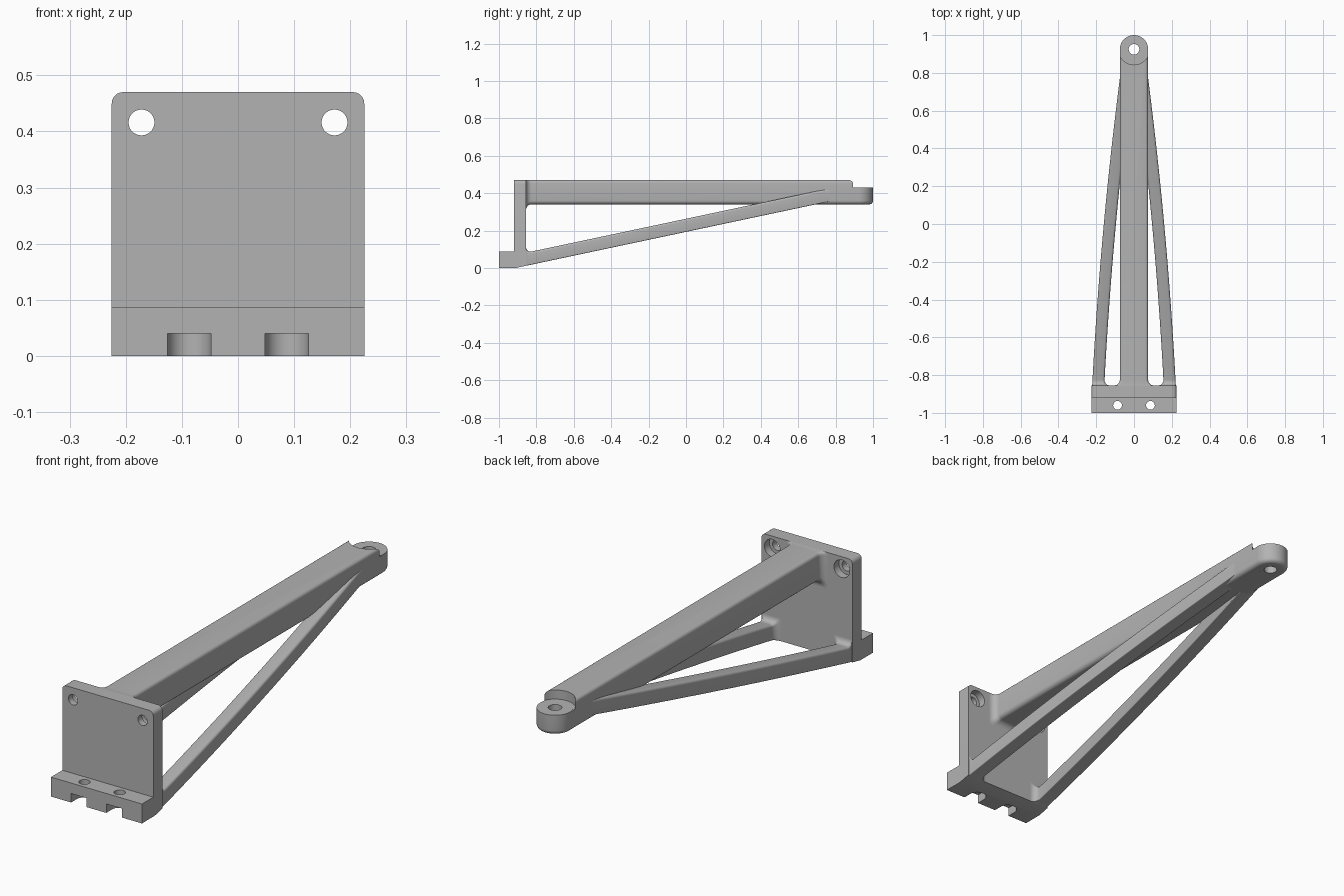
import bpy, bmesh, math

if "Cube" in bpy.data.objects:
    bpy.data.objects.remove(bpy.data.objects["Cube"])

grey = bpy.data.materials.new("plain grey")
grey.use_nodes = True
colour = (0.45, 0.45, 0.45, 1)
grey.diffuse_color = colour
grey.node_tree.nodes["Principled BSDF"].inputs["Base Color"].default_value = colour

BACK = -0.855    # rear face of the mounting plate
TIP = 0.925      # centre of the end eye
FILLET = 0.03


def finish(bm, name):
    bmesh.ops.recalc_face_normals(bm, faces=bm.faces)
    mesh = bpy.data.meshes.new(name)
    bm.to_mesh(mesh)
    bm.free()
    mesh.materials.append(grey)
    ob = bpy.data.objects.new(name, mesh)
    bpy.context.collection.objects.link(ob)
    return ob


def activate(ob):
    bpy.ops.object.select_all(action='DESELECT')
    ob.select_set(True)
    bpy.context.view_layer.objects.active = ob


def smooth(ob):
    activate(ob)
    bpy.ops.object.shade_smooth_by_angle(angle=math.radians(30))


def cylinder(name, radius, centre, depth, axis='Z', bevel=0):
    bm = bmesh.new()
    bmesh.ops.create_cone(bm, cap_ends=True, segments=48, radius1=radius,
                          radius2=radius, depth=depth)
    if bevel:
        rim = [e for e in bm.edges if all(v.co.z < 0 for v in e.verts)]
        bmesh.ops.bevel(bm, geom=rim, offset=bevel, segments=5, profile=0.5,
                        affect='EDGES')
    ob = finish(bm, name)
    for v in ob.data.vertices:
        x, y, z = v.co
        if axis == 'Y':
            y, z = -z, y
        v.co = (x + centre[0], y + centre[1], z + centre[2])
    return ob


def box(name, low, high):
    bm = bmesh.new()
    bmesh.ops.create_cube(bm, size=1)
    for v in bm.verts:
        v.co = [(a + b) / 2 + c * (b - a) for a, b, c in zip(low, high, v.co)]
    return finish(bm, name)


def cut(ob, cutter):
    activate(ob)
    mod = ob.modifiers.new("cut", 'BOOLEAN')
    mod.operation, mod.solver, mod.object = 'DIFFERENCE', 'EXACT', cutter
    bpy.ops.object.modifier_apply(modifier=mod.name)
    bpy.data.objects.remove(cutter)


def section(x0, x1, z0, z1, low, top):
    """Rounded rectangle in the xz plane."""
    corners = [(x1 - top, z1 - top, top, 0), (x0 + top, z1 - top, top, 1),
               (x0 + low, z0 + low, low, 2), (x1 - low, z0 + low, low, 3)]
    return [(x + r * math.cos((q + i / 5) * math.pi / 2),
             z + r * math.sin((q + i / 5) * math.pi / 2))
            for x, z, r, q in corners for i in range(6)]


def loft(name, stations, shape):
    bm = bmesh.new()
    rings = [[bm.verts.new((x, y, z)) for x, z in shape(y)] for y in stations]
    for a, b in zip(rings, rings[1:]):
        for i in range(len(a)):
            j = (i + 1) % len(a)
            bm.faces.new((a[i], a[j], b[j], b[i]))
    bm.faces.new(rings[0])
    bm.faces.new(rings[-1])
    return finish(bm, name)


def flare(y):
    """Concave fillet growing toward the plate."""
    gap = min(max(y - BACK, 0), FILLET)
    return FILLET - math.sqrt(max(FILLET ** 2 - (FILLET - gap) ** 2, 0))


root = [BACK - 0.01] + [BACK + FILLET * (1 - math.cos(i / 8 * math.pi / 2))
                        for i in range(9)]

# Mounting plate with front foot and sloping underside
profile = [(-1, 0), (-0.91, 0), (BACK, 0.0117), (BACK, 0.47),
           (-0.92, 0.47), (-0.92, 0.087), (-1, 0.087)]
bm = bmesh.new()
side = bm.faces.new([bm.verts.new((-0.225, y, z)) for y, z in profile])
moved = bmesh.ops.extrude_face_region(bm, geom=[side])["geom"]
for v in moved:
    if isinstance(v, bmesh.types.BMVert):
        v.co.x = 0.225
corners = [e for e in bm.edges if all(v.co.z > 0.46 for v in e.verts)
           and abs(e.verts[0].co.x - e.verts[1].co.x) < 0.01]
bmesh.ops.bevel(bm, geom=corners, offset=0.02, segments=6, profile=0.5,
                affect='EDGES')
plate = finish(bm, "mounting_plate")
for s in (-1, 1):
    # Counterbored screw holes
    cut(plate, cylinder("cutter", 0.023, (s * 0.172, -0.89, 0.416), 0.2, 'Y'))
    cut(plate, cylinder("cutter", 0.039, (s * 0.172, BACK, 0.416), 0.07, 'Y'))
    # Foot holes with round-ended slots beneath
    x = s * 0.087
    cut(plate, cylinder("cutter", 0.023, (x, -0.96, 0.06), 0.2))
    cut(plate, cylinder("cutter", 0.0385, (x, -0.96, -0.01), 0.1))
    cut(plate, box("cutter", (x - 0.0385, -1.1, -0.05), (x + 0.0385, -0.96, 0.04)))
smooth(plate)


# Main beam, notched around the end eye
def beam_shape(y):
    f = flare(y)
    return section(-0.075 - f, 0.075 + f, 0.34 - f, 0.47, 0.02, 0.015)


beam = loft("main_beam", root + [TIP], beam_shape)
cut(beam, cylinder("cutter", 0.082, (0, TIP, 0.529), 0.2))
cut(beam, cylinder("cutter", 0.028, (0, TIP, 0.4), 0.4))
smooth(beam)

# End eye
eye = cylinder("end_eye", 0.075, (0, TIP, 0.385), 0.09, bevel=0.02)
cut(eye, cylinder("cutter", 0.028, (0, TIP, 0.4), 0.4))
smooth(eye)


# Curved diagonal struts
def strut_shape(y, s):
    t = (y + 0.83) / 1.6
    outer = 0.22 - 0.145 * t + 0.06 * t * (1 - t)
    low = 0.212 * (y + 0.91)
    f = flare(y)
    inner = outer - 0.064 - f
    pts = section(inner, outer, low, low + 0.07 + f, 0.003, 0.012)
    return [(s * x, z) for x, z in pts]


run = [BACK + FILLET + (0.8 - BACK - FILLET) * i / 24 for i in range(1, 25)]
for s, name in ((1, "left_strut"), (-1, "right_strut")):
    smooth(loft(name, root + run, lambda y: strut_shape(y, s)))
